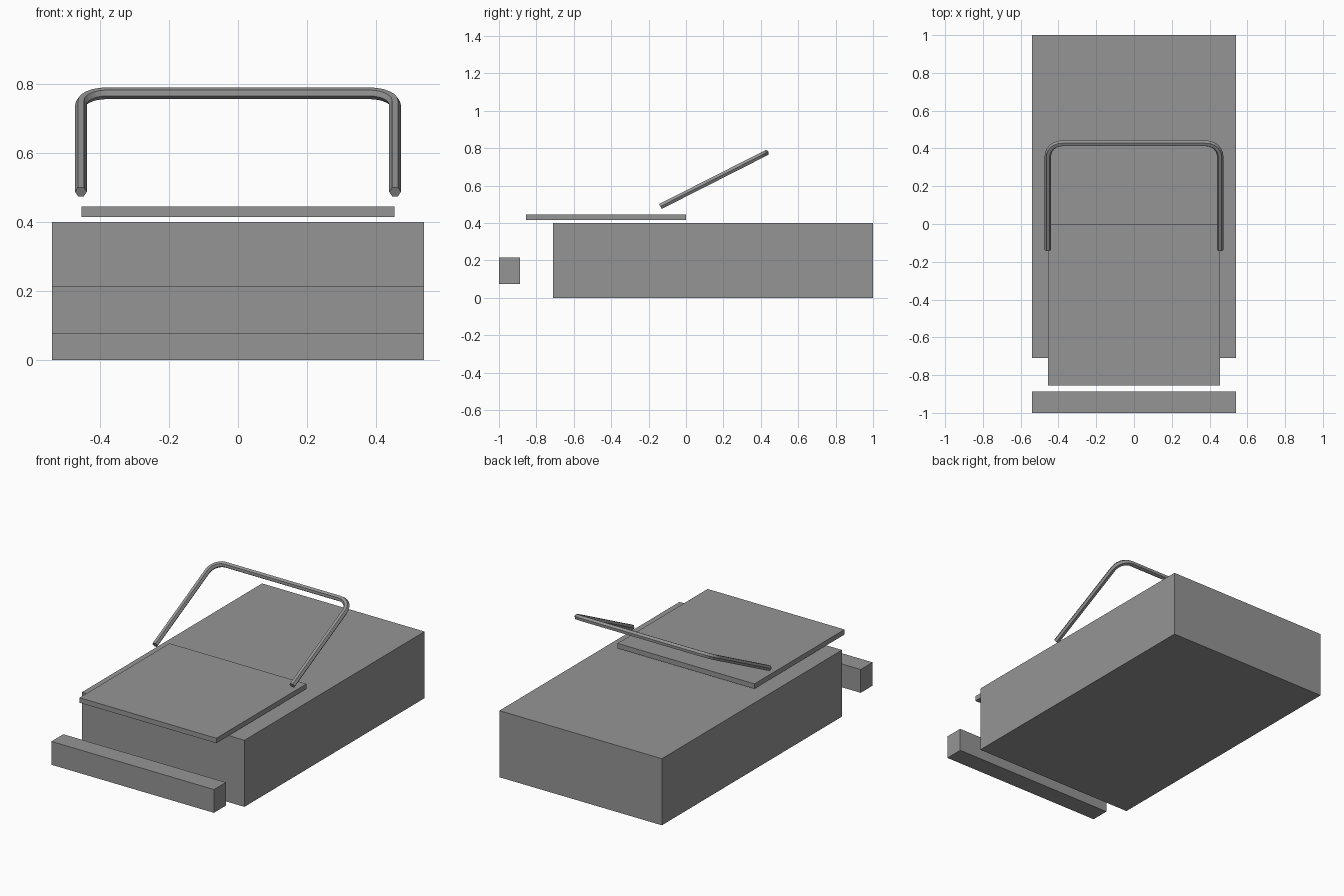
import bpy, bmesh, math
from mathutils import Vector

if "Cube" in bpy.data.objects:
    bpy.data.objects.remove(bpy.data.objects["Cube"])

grey = bpy.data.materials.new("mid grey")
grey.diffuse_color = (0.3, 0.3, 0.3, 1)
grey.use_nodes = True
grey.node_tree.nodes["Principled BSDF"].inputs["Base Color"].default_value = grey.diffuse_color


def finish(name, bm):
    bmesh.ops.recalc_face_normals(bm, faces=bm.faces[:])
    mesh = bpy.data.meshes.new(name)
    bm.to_mesh(mesh)
    bm.free()
    mesh.materials.append(grey)
    obj = bpy.data.objects.new(name, mesh)
    bpy.context.collection.objects.link(obj)
    return obj


def box(name, half_x, y0, y1, z0, z1):
    bm = bmesh.new()
    bmesh.ops.create_cube(bm, size=1)
    for v in bm.verts:
        v.co = (v.co.x * 2 * half_x,
                (y0 + y1) / 2 + v.co.y * (y1 - y0),
                (z0 + z1) / 2 + v.co.z * (z1 - z0))
    return finish(name, bm)


# Main block, thin top plate and front bar
box("main_block", 0.54, -0.71, 1.0, 0.0, 0.40)
box("top_plate", 0.455, -0.855, 0.0, 0.415, 0.445)
box("front_bar", 0.54, -1.0, -0.887, 0.075, 0.215)

# Bent wire handle: U-shaped path in a tilted plane, swept with a hexagon
half, radius, sides, steps = 0.456, 0.017, 6, 6
start, end = Vector((0, -0.137, 0.488)), Vector((0, 0.427, 0.774))
up = (end - start).normalized()
length = (end - start).length
corner = 0.075
path = [(half, 0.0, 0.0)]            # across, along, direction of outward normal
for i in range(steps + 1):
    a = math.pi / 2 * i / steps
    path.append((half - corner + corner * math.cos(a),
                 length - corner + corner * math.sin(a), a))
path += [(-x, d, math.pi - a) for x, d, a in reversed(path)]

across = Vector((1, 0, 0))
binormal = across.cross(up)
bm = bmesh.new()
rings = []
for x, d, a in path:
    outward = across * math.cos(a) + up * math.sin(a)
    centre = start + across * x + up * d
    rings.append([bm.verts.new(centre
                  + outward * radius * math.cos(k * math.tau / sides)
                  + binormal * radius * math.sin(k * math.tau / sides))
                  for k in range(sides)])
for r, s in zip(rings, rings[1:]):
    for k in range(sides):
        n = (k + 1) % sides
        bm.faces.new((r[k], r[n], s[n], s[k]))
bm.faces.new(rings[0])
bm.faces.new(rings[-1])
finish("wire_handle", bm)
